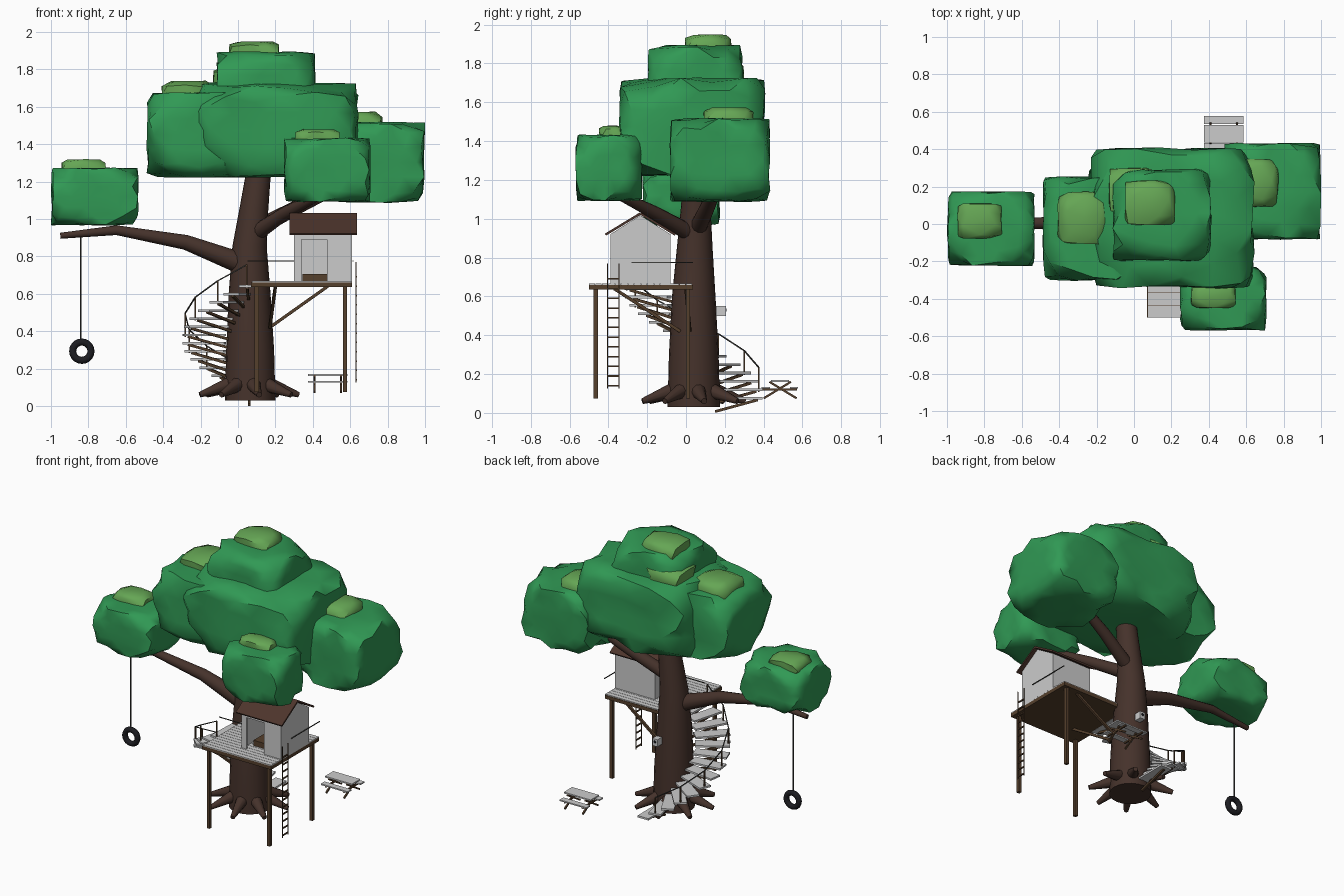
import bpy, bmesh, math, random
from mathutils import Vector, Matrix

if "Cube" in bpy.data.objects:
    bpy.data.objects.remove(bpy.data.objects["Cube"])
random.seed(4)


def mat(name, c):
    m = bpy.data.materials.new(name)
    m.diffuse_color = (*c, 1)
    m.use_nodes = True
    m.node_tree.nodes["Principled BSDF"].inputs["Base Color"].default_value = m.diffuse_color
    return m


BARK = mat("bark", (0.06, 0.032, 0.024))
WOOD = mat("wood", (0.09, 0.05, 0.025))
ROOF = mat("roof", (0.075, 0.035, 0.025))
LEAF = mat("leaf", (0.03, 0.32, 0.09))
LIGHT = mat("light leaf", (0.13, 0.38, 0.09))
TYRE = mat("rubber", (0.012, 0.012, 0.015))
ROPE = mat("rope", (0.05, 0.05, 0.045))


def finish(name, bm, m=None, smooth=None):
    bmesh.ops.recalc_face_normals(bm, faces=bm.faces)
    me = bpy.data.meshes.new(name)
    bm.to_mesh(me)
    bm.free()
    ob = bpy.data.objects.new(name, me)
    bpy.context.collection.objects.link(ob)
    if m:
        me.materials.append(m)
    if smooth:
        bpy.context.view_layer.objects.active = ob
        ob.select_set(True)
        bpy.ops.object.shade_smooth_by_angle(angle=math.radians(smooth))
        ob.select_set(False)
    return ob


def add_box(bm, lo, hi):
    lo, hi = Vector(lo), Vector(hi)
    bmesh.ops.create_cube(bm, size=1, matrix=Matrix.Translation((lo + hi) / 2)
                          @ Matrix.Diagonal((*(hi - lo), 1)))


def add_beam(bm, a, b, w, h=None):
    # rectangular bar from a to b: w wide sideways, h thick upwards
    a, b = Vector(a), Vector(b)
    d = (b - a).normalized()
    side = d.cross((0, 0, 1) if abs(d.z) < 0.99 else (0, 1, 0)).normalized()
    r = Matrix((d, side, side.cross(d))).transposed().to_4x4()
    bmesh.ops.create_cube(bm, size=1, matrix=Matrix.Translation((a + b) / 2) @ r
                          @ Matrix.Diagonal(((b - a).length, w, h or w, 1)))


def boxes(name, parts, m=None):
    bm = bmesh.new()
    for lo, hi in parts:
        add_box(bm, lo, hi)
    return finish(name, bm, m)


def beams(name, parts, m=None):
    bm = bmesh.new()
    for p in parts:
        add_beam(bm, *p)
    return finish(name, bm, m)


def add_limb(bm, pts, sides=12):
    # tapered tube through (x, y, z, radius) points
    rings = []
    for i, p in enumerate(pts):
        c = Vector(p[:3])
        d = Vector(pts[min(i + 1, len(pts) - 1)][:3]) - Vector(pts[max(i - 1, 0)][:3])
        q = Vector((0, 0, 1)).rotation_difference(d)
        rings.append([bm.verts.new(c + q @ Vector((p[3] * math.cos(t), p[3] * math.sin(t), 0)))
                      for t in (math.tau * k / sides for k in range(sides))])
    for r, s in zip(rings, rings[1:]):
        for k in range(sides):
            bm.faces.new((r[k], r[k - 1], s[k - 1], s[k]))
    bm.faces.new(rings[0])
    bm.faces.new(rings[-1])


def limb(name, pts, m=BARK, sides=12):
    bm = bmesh.new()
    add_limb(bm, pts, sides)
    return finish(name, bm, m, 50)


# trunk, branches and roots
limb("trunk", [(.065, .04, .03, .135), (.065, .04, .3, .128), (.062, .04, .6, .112),
               (.062, .045, .85, .092), (.085, .05, 1.05, .077), (.11, .055, 1.25, .066)], sides=20)
limb("swing_branch", [(.05, .03, .75, .06), (-.28, .01, .875, .04), (-.65, 0, .94, .026),
                      (-.95, 0, .91, .016)])
limb("front_branch", [(.09, .03, .92, .045), (.25, -.16, 1.03, .035), (.46, -.38, 1.14, .022)])
limb("right_branch", [(.1, .06, .95, .045), (.35, .12, 1.08, .038), (.7, .18, 1.25, .025)])
bm = bmesh.new()
for k in range(8):
    a = math.tau * k / 8 + .2
    c, s = math.cos(a), math.sin(a)
    add_limb(bm, [(.06 + .08 * c, .04 + .08 * s, .125, .045),
                  (.06 + .27 * c, .04 + .27 * s, .06, .015)], 10)
finish("roots", bm, BARK, 50)


# foliage: spheres pressed into a box, given as lower and upper corners
def clump(name, lo, hi, m, sub):
    lo, hi = Vector(lo), Vector(hi)
    mid, half = (lo + hi) / 2, (hi - lo) / 2
    bm = bmesh.new()
    bmesh.ops.create_icosphere(bm, subdivisions=sub, radius=1,
                               matrix=Matrix.Rotation(random.random() * 3, 4, 'Z'))
    for v in bm.verts:
        p = v.co * random.uniform(1.24, 1.54)
        v.co = mid + Vector([max(-1, min(1, p[i])) * half[i] * random.uniform(.95, 1)
                             for i in range(3)])
    finish(name, bm, m, 50)


for n, lo, hi in [("main", (-.245, -.345, 1.22), (.645, .41, 1.73)),
                  ("left_middle", (-.49, -.305, 1.22), (.1, .255, 1.68)),
                  ("top", (-.115, -.2, 1.5), (.415, .295, 1.895)),
                  ("right", (.48, -.085, 1.085), (1, .435, 1.52)),
                  ("front", (.245, -.57, 1.09), (.71, -.225, 1.435)),
                  ("far_left", (-1, -.225, .965), (-.53, .175, 1.275))]:
    clump(n + "_foliage", lo, hi, LEAF, 3)
for n, lo, hi in [("top", (-.05, -.01, 1.8), (.22, .235, 1.95)),
                  ("back", (-.135, .06, 1.66), (.12, .3, 1.81)),
                  ("left_middle", (-.41, -.11, 1.58), (-.13, .175, 1.74)),
                  ("right", (.52, .09, 1.43), (.775, .35, 1.575)),
                  ("front", (.305, -.45, 1.36), (.545, -.315, 1.48)),
                  ("far_left", (-.945, -.08, 1.21), (-.705, .11, 1.32))]:
    clump(n + "_light_foliage", lo, hi, LIGHT, 2)

# deck, posts and braces
boxes("deck_frame", [((.07, -.5, .635), (.61, .035, .66))], WOOD)
boxes("deck_planks", [((.075, -.5 + .0334 * i, .66), (.61, -.469 + .0334 * i, .667))
                      for i in range(16)])
boxes("deck_posts", [((x - .011, y - .011, .075), (x + .011, y + .011, .64))
                     for x in (.1, .572) for y in (-.465, .01)], WOOD)
beams("deck_braces", [((.17, .02, .42), (.48, .0, .64), .016),
                      ((.17, -.03, .42), (.2, -.37, .64), .016)], WOOD)
beams("deck_rails", [((.05, -.28, .775), (.31, -.28, .775), .005),
                     ((.615, -.28, .775), (.615, .035, .775), .005)], ROPE)

# house with an open doorway, gable ends and pitched roof
X0, X1, Y0, Y1, Z0, Z1, T = .3, .61, -.39, -.08, .667, .92, .012
boxes("house_walls", [((X0, Y0, Z0), (.34, Y0 + T, Z1)), ((.475, Y0, Z0), (X1, Y0 + T, Z1)),
                      ((.34, Y0, .89), (.475, Y0 + T, Z1)), ((X0, Y1 - T, Z0), (X1, Y1, Z1))])
bm = bmesh.new()
for x in (X0, X1 - T):
    f = bm.faces.new([bm.verts.new((x, y, z)) for y, z in
                      ((Y0, Z0), (Y1, Z0), (Y1, Z1), (-.235, 1.018), (Y0, Z1))])
    g = bmesh.ops.extrude_face_region(bm, geom=[f])["geom"]
    bmesh.ops.translate(bm, vec=(T, 0, 0), verts=[v for v in g if isinstance(v, bmesh.types.BMVert)])
finish("gable_walls", bm)
beams("roof", [((.455, -.235, 1.027), (.455, y, .918), .36, .012) for y in (-.415, -.055)], ROOF)
boxes("house_bench", [((.345, -.32, .667), (.475, -.2, .705))], WOOD)

# ladder on the right edge
beams("ladder", [((.632, y, .125), (.632, y, .77), .005) for y in (-.405, -.345)]
      + [((.632, -.405, .14 + .05 * i), (.632, -.345, .14 + .05 * i), .008) for i in range(12)], WOOD)

# spiral stair with struts, balusters and hand rail
N = 14


def stair(i, r, dz=0):
    a = math.radians(90 + 178 * i / (N - 1))
    return Vector((.06 + r * math.cos(a), .04 + r * math.sin(a), .075 + .0435 * i + dz))


beams("stair_treads", [(stair(i, .13), stair(i, .355), .085, .013) for i in range(N)])
beams("stair_struts", [(stair(i, .11, -.068), stair(i, .33, -.008), .014) for i in range(N)], WOOD)
posts = list(range(1, N, 2))
beams("stair_balusters", [(stair(i, .345, -.01), stair(i, .345, .115), .008) for i in posts], WOOD)
beams("stair_handrail", [(stair(i, .345, .115), stair(i + 2, .345, .115), .006) for i in posts[:-1]], ROPE)

# tyre swing
limb("swing_rope", [(-.84, 0, .34, .004), (-.84, 0, .93, .004)], ROPE, 8)
bpy.ops.mesh.primitive_torus_add(location=(-.835, 0, .293), rotation=(math.pi / 2, 0, 0),
                                 major_radius=.049, minor_radius=.019,
                                 major_segments=20, minor_segments=8)
tyre = bpy.context.object
tyre.name = "tyre"
tyre.data.materials.append(TYRE)
bpy.ops.object.shade_smooth_by_angle(angle=math.radians(50))
tyre.select_set(False)

# picnic table
boxes("table_top_and_benches", [((.375, .437, .16), (.585, .53, .17)),
                                ((.375, .535, .125), (.585, .578, .134)),
                                ((.375, .39, .125), (.585, .432, .134))])
beams("table_legs", [p for x in (.41, .55) for p in
                     (((x, .40, .075), (x, .54, .16), .011), ((x, .57, .075), (x, .43, .16), .011),
                      ((x, .395, .12), (x, .573, .12), .01))], WOOD)

# bird box on the back of the trunk
boxes("bird_box", [((.08, .155, .5), (.12, .205, .55))])
limb("bird_box_hole", [(.1, .204, .53, .009), (.1, .208, .53, .009)], TYRE)
